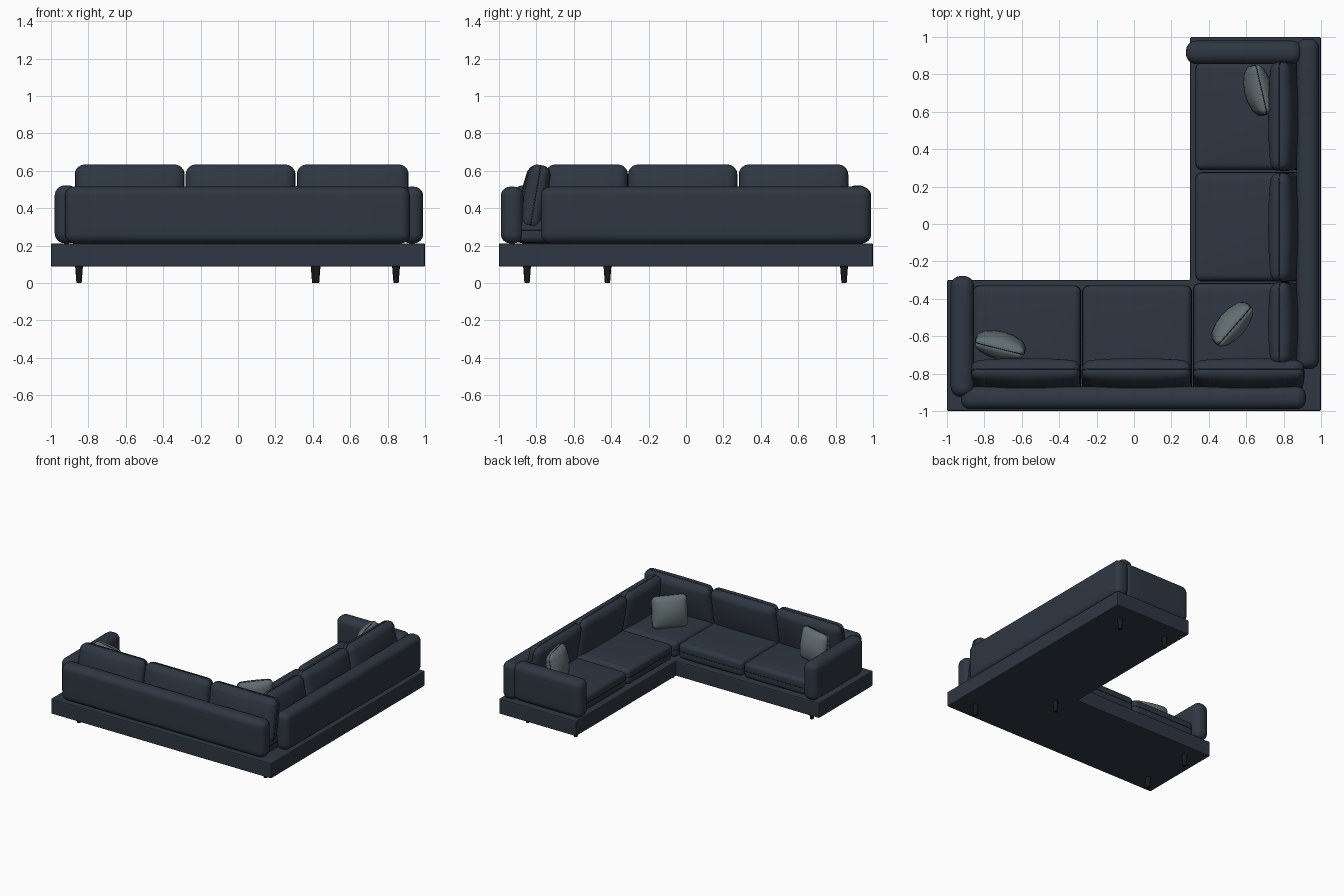
import bpy, bmesh
from math import radians, cos, sin, pi
from mathutils import Matrix, Vector

cube = bpy.data.objects.get("Cube")
if cube:
    bpy.data.objects.remove(cube, do_unlink=True)


def material(name, rgb):
    m = bpy.data.materials.new(name)
    m.use_nodes = True
    m.diffuse_color = (*rgb, 1)
    bsdf = m.node_tree.nodes["Principled BSDF"]
    bsdf.inputs["Base Color"].default_value = (*rgb, 1)
    bsdf.inputs["Roughness"].default_value = 0.8
    return m


NAVY = material("navy fabric", (0.028, 0.038, 0.054))
GREY = material("grey fabric", (0.125, 0.16, 0.17))
SEAM = material("dark seam", (0.012, 0.016, 0.022))
BLACK = material("black leg", (0.01, 0.01, 0.01))


def finish(bm, name, mat, matrix=Matrix(), smooth=True):
    bmesh.ops.recalc_face_normals(bm, faces=bm.faces)
    me = bpy.data.meshes.new(name)
    bm.to_mesh(me)
    bm.free()
    me.materials.append(mat)
    for p in me.polygons:
        p.use_smooth = smooth
    ob = bpy.data.objects.new(name, me)
    ob.matrix_world = matrix
    bpy.context.collection.objects.link(ob)
    return ob


def spread(t, half, r):
    """Put grid lines densely inside the rounded rim."""
    k = abs(t) * 7
    d = k / 2 * (half - r) if k <= 2 else half - r + r * (k - 2) / 5
    return d if t > 0 else -d


def padded_box(name, size, r, matrix, mat=NAVY, rim=1.0):
    """Rounded box whose thickness (local z) shrinks to rim at its border."""
    half = Vector(size) / 2
    bm = bmesh.new()
    bmesh.ops.create_cube(bm, size=2)
    bmesh.ops.subdivide_edges(bm, edges=bm.edges[:], cuts=13, use_grid_fill=True)
    for v in bm.verts:
        p = Vector([spread(v.co[i], half[i], r) for i in range(3)])
        core = Vector([max(r - half[i], min(half[i] - r, p[i])) for i in range(3)])
        d = p - core
        if d.length > 1e-6:
            p = core + d.normalized() * max(abs(c) for c in d)
        u, w = p.x / half.x, p.y / half.y
        p.z *= rim + (1 - rim) * max(0, 1 - u ** 2) ** 0.6 * max(0, 1 - w ** 2) ** 0.6
        v.co = p
    return finish(bm, name, mat, matrix)


def piping(name, width, height, r, matrix):
    """Thin seam around the border of a cushion."""
    cu = bpy.data.curves.new(name, "CURVE")
    cu.dimensions = "3D"
    cu.bevel_depth = 0.0025
    cu.bevel_resolution = 1
    pts = []
    for q, (sx, sy) in enumerate([(1, 1), (-1, 1), (-1, -1), (1, -1)]):
        for i in range(6):
            a = (q + i / 5) * pi / 2
            pts.append((sx * (width / 2 - r) + r * cos(a),
                        sy * (height / 2 - r) + r * sin(a), 0, 1))
    sp = cu.splines.new("POLY")
    sp.points.add(len(pts) - 1)
    for p, co in zip(sp.points, pts):
        p.co = co
    sp.use_cyclic_u = True
    cu.materials.append(SEAM)
    ob = bpy.data.objects.new(name, cu)
    ob.matrix_world = matrix
    bpy.context.collection.objects.link(ob)


def standing(loc, yaw, lean):
    """Upright pad facing +y before yaw; positive lean tips the top forward."""
    return (Matrix.Translation(loc) @ Matrix.Rotation(radians(yaw), 4, "Z")
            @ Matrix.Rotation(radians(90 - lean), 4, "X"))


def block(name, x, y, z, r):
    """Rounded box from its ranges."""
    spans = (x, y, z)
    padded_box(name, [b - a for a, b in spans], r,
               Matrix.Translation([(a + b) / 2 for a, b in spans]))


# L-shaped platform
bm = bmesh.new()
outline = [(-1, -1), (1, -1), (1, 1), (0.3, 1), (0.3, -0.3), (-1, -0.3)]
face = bm.faces.new([bm.verts.new((x, y, 0.087)) for x, y in outline])
ext = bmesh.ops.extrude_face_region(bm, geom=[face])
for v in ext["geom"]:
    if isinstance(v, bmesh.types.BMVert):
        v.co.z = 0.212
platform = finish(bm, "platform", NAVY, smooth=False)
bev = platform.modifiers.new("soft_edges", "BEVEL")
bev.width = 0.008
bev.segments = 2

# Tapered legs
for i, (x, y) in enumerate([(-0.85, -0.85), (-0.85, -0.42), (0.42, -0.42),
                            (0.845, -0.85), (0.41, 0.845), (0.845, 0.845)]):
    bm = bmesh.new()
    bmesh.ops.create_cone(bm, cap_ends=True, segments=20, radius1=0.014,
                          radius2=0.021, depth=0.09)
    leg = finish(bm, f"leg_{i + 1}", BLACK, Matrix.Translation((x, y, 0.045)))
    leg.data.shade_smooth()
    for p in leg.data.polygons:
        p.use_smooth = len(p.vertices) == 4

# Back rests and arms
block("long_back", (-0.925, 0.92), (-0.99, -0.87), (0.212, 0.515), 0.05)
block("side_back", (0.87, 0.99), (-0.775, 0.99), (0.212, 0.515), 0.05)
block("right_arm", (-0.98, -0.855), (-0.925, -0.278), (0.212, 0.522), 0.055)
block("end_arm", (0.278, 0.9), (0.855, 0.98), (0.212, 0.522), 0.055)

# Seat cushions
seats = [(-0.86, -0.285, -0.9, -0.33), (-0.275, 0.308, -0.9, -0.33),
         (0.318, 0.9, -0.9, -0.318), (0.33, 0.9, -0.305, 0.275),
         (0.33, 0.9, 0.29, 0.862)]
for i, (x0, x1, y0, y1) in enumerate(seats):
    m = Matrix.Translation(((x0 + x1) / 2, (y0 + y1) / 2, 0.28))
    padded_box(f"seat_cushion_{i + 1}", (x1 - x0, y1 - y0, 0.145), 0.035, m, rim=0.85)
    piping(f"seat_seam_{i + 1}", x1 - x0, y1 - y0, 0.035, m)

# Back cushions along both runs
backs = [(-0.87, -0.288, 0), (-0.277, 0.305, 0), (0.317, 0.91, 0),
         (-0.75, -0.313, 90), (-0.307, 0.272, 90), (0.285, 0.865, 90)]
for i, (a, b, yaw) in enumerate(backs):
    mid = (a + b) / 2
    loc = (0.805, mid, 0.46) if yaw else (mid, -0.805, 0.46)
    m = standing(loc, yaw, 10)
    padded_box(f"back_cushion_{i + 1}", (b - a, 0.345, 0.155), 0.05, m, rim=0.62)
    piping(f"back_seam_{i + 1}", b - a, 0.345, 0.05, m)

# Loose pillows
for i, (x, y, yaw) in enumerate([(-0.715, -0.65, -14), (0.525, -0.535, 49),
                                 (0.665, 0.715, 103)]):
    m = standing((x, y, 0.47), yaw, -8)
    padded_box(f"pillow_{i + 1}", (0.27, 0.25, 0.15), 0.035, m, GREY, rim=0.25)
    piping(f"pillow_seam_{i + 1}", 0.27, 0.25, 0.035, m)
